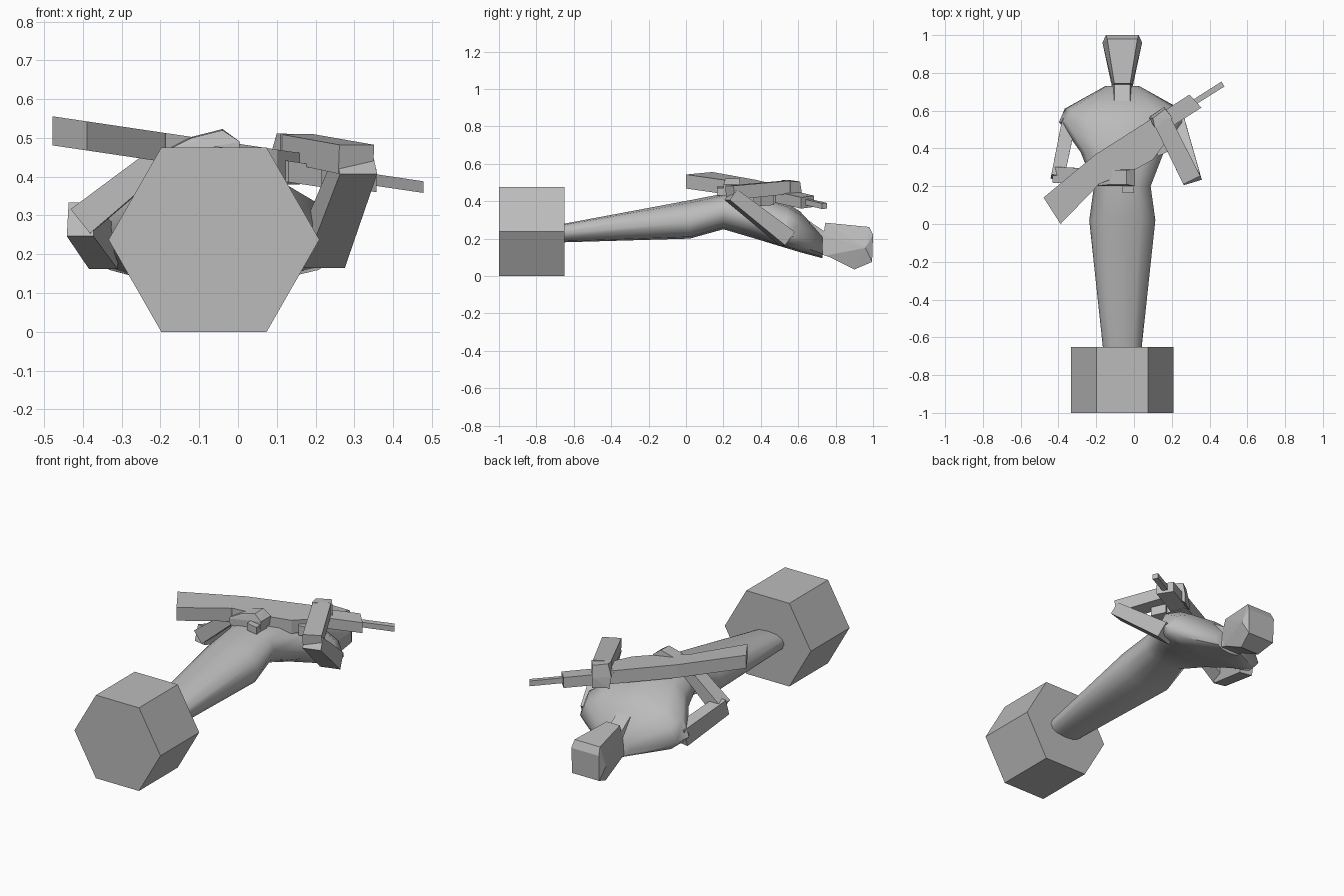
import bpy, bmesh, math
from mathutils import Vector

CX = -0.062  # centre line of the figure

grey = bpy.data.materials.new("plain_grey")
grey.diffuse_color = (0.5, 0.5, 0.5, 1)


def finish(name, bm, smooth=None):
    bmesh.ops.recalc_face_normals(bm, faces=bm.faces[:])
    me = bpy.data.meshes.new(name)
    bm.to_mesh(me)
    bm.free()
    me.materials.append(grey)
    ob = bpy.data.objects.new(name, me)
    bpy.context.collection.objects.link(ob)
    if smooth:
        me.shade_smooth()
        me.set_sharp_from_angle(angle=math.radians(smooth))
    return ob


def loft(name, rings, n, power=1.0, smooth=None):
    """Rings along y: (y, half width, z bottom, z widest, z top)."""
    bm = bmesh.new()
    loops = []
    for y, w, zb, zm, zt in rings:
        loop = []
        for i in range(n):
            a = 2 * math.pi * i / n
            c, s = math.cos(a), math.sin(a)
            c = math.copysign(abs(c) ** power, c)
            s = math.copysign(abs(s) ** power, s)
            z = zm + s * ((zt - zm) if s > 0 else (zm - zb))
            loop.append(bm.verts.new((CX + w * c, y, z)))
        loops.append(loop)
    for a, b in zip(loops, loops[1:]):
        for i in range(n):
            j = (i + 1) % n
            bm.faces.new((a[i], a[j], b[j], b[i]))
    bm.faces.new(loops[0])
    bm.faces.new(loops[-1])
    return finish(name, bm, smooth)


def hull(name, pts, smooth=None):
    bm = bmesh.new()
    for p in pts:
        bm.verts.new(p)
    r = bmesh.ops.convex_hull(bm, input=bm.verts[:])
    junk = [v for v in bm.verts if not v.link_faces]
    bmesh.ops.delete(bm, geom=junk, context='VERTS')
    bmesh.ops.dissolve_limit(bm, angle_limit=0.03, verts=bm.verts[:], edges=bm.edges[:])
    return finish(name, bm, smooth)


def mirrored(pts):
    return [(CX + s * w, y, z) for w, y, z in pts for s in (-1, 1)]


def beam(name, p0, p1, size0, size1, up=(0, 0, 1)):
    """Tapered four-sided bar; size = (width, thickness)."""
    p0, p1 = Vector(p0), Vector(p1)
    side = (p1 - p0).cross(Vector(up)).normalized()
    top = side.cross(p1 - p0).normalized()
    pts = [p + side * a * w / 2 + top * b * h / 2
           for p, (w, h) in ((p0, size0), (p1, size1))
           for a in (-1, 1) for b in (-1, 1)]
    return hull(name, pts)


def rifle_part(name, plan, drop=0.0, thick=0.075):
    """Slab with a plan outline, tilted down towards the muzzle."""
    pts = []
    for x, y in plan:
        z = 0.485 - 0.148 * x - drop
        pts += [(x, y, z), (x, y, z - thick)]
    return hull(name, pts)


# hexagonal plinth
hz = 0.2375 / math.sin(math.pi / 3)
loft("plinth", [(y, 0.272, 0.2375 - hz, 0.2375, 0.2375 + hz) for y in (-1, -0.65)], 6)

# legs and torso in one sweep
loft("body", [
    (-0.66, 0.102, 0.18, 0.23, 0.278),
    (0.02, 0.175, 0.20, 0.285, 0.405),
    (0.20, 0.150, 0.25, 0.345, 0.44),
    (0.38, 0.220, 0.197, 0.30, 0.435),
    (0.54, 0.335, 0.148, 0.22, 0.39),
    (0.61, 0.305, 0.127, 0.20, 0.345),
    (0.73, 0.090, 0.095, 0.15, 0.215)], 12, 0.85, 50)

# neck and head
hull("neck", mirrored([(0.042, 0.65, 0.30), (0.055, 0.65, 0.14),
                       (0.042, 0.76, 0.225), (0.06, 0.80, 0.09)]))
hull("head", mirrored([(0.042, 0.745, 0.285), (0.08, 0.98, 0.262), (0.087, 1.0, 0.22),
                       (0.105, 0.96, 0.15), (0.085, 0.995, 0.075), (0.06, 0.90, 0.035),
                       (0.06, 0.75, 0.11), (0.05, 0.735, 0.22)]))

# left arm, reaching over the rifle
beam("left_upper_arm", (0.215, 0.54, 0.20), (0.305, 0.24, 0.435), (0.11, 0.09), (0.10, 0.07))
beam("left_forearm", (0.305, 0.235, 0.445), (0.15, 0.545, 0.475), (0.10, 0.075), (0.095, 0.07))
hull("left_hand", [(0.08, 0.56, 0.44), (0.16, 0.62, 0.44), (0.10, 0.56, 0.512),
                   (0.165, 0.61, 0.505), (0.11, 0.51, 0.512), (0.205, 0.56, 0.505),
                   (0.11, 0.51, 0.44), (0.205, 0.56, 0.44),
                   (0.085, 0.57, 0.38), (0.16, 0.62, 0.38)])

# right arm, bent to the grip
beam("right_upper_arm", (-0.345, 0.54, 0.21), (-0.405, 0.245, 0.29), (0.075, 0.10), (0.07, 0.09))
beam("right_forearm", (-0.405, 0.26, 0.285), (-0.18, 0.25, 0.465), (0.085, 0.08), (0.08, 0.06))
hull("right_hand", [(-0.22, 0.20, 0.45), (-0.22, 0.25, 0.45), (-0.15, 0.285, 0.495),
                    (-0.12, 0.21, 0.50), (-0.04, 0.285, 0.523), (-0.04, 0.21, 0.52),
                    (0.005, 0.29, 0.49), (0.005, 0.20, 0.49), (0.0, 0.20, 0.44),
                    (0.0, 0.29, 0.44), (-0.18, 0.20, 0.42), (-0.16, 0.28, 0.42)])

# rifle held across the chest
rifle_part("rifle_stock", [(-0.479, 0.14), (-0.389, 0.0), (-0.19, 0.205),
                           (-0.12, 0.33), (-0.204, 0.368)])
rifle_part("rifle_receiver", [(-0.204, 0.368), (0.10, 0.561), (0.165, 0.43),
                              (0.10, 0.34), (0.0, 0.285), (-0.19, 0.21)])
rifle_part("rifle_handguard", [(0.06, 0.536), (0.294, 0.685), (0.357, 0.616), (0.12, 0.465)],
           0.012, 0.06)
rifle_part("rifle_barrel", [(0.30, 0.65), (0.315, 0.625), (0.479, 0.728), (0.463, 0.754)],
           0.026, 0.03)
rifle_part("rifle_grip", [(-0.06, 0.26), (-0.06, 0.165), (0.0, 0.165), (0.0, 0.26)], 0.015, 0.04)
rifle_part("rifle_magazine", [(0.09, 0.42), (0.13, 0.36), (0.215, 0.40), (0.17, 0.47)], 0.025, 0.055)
